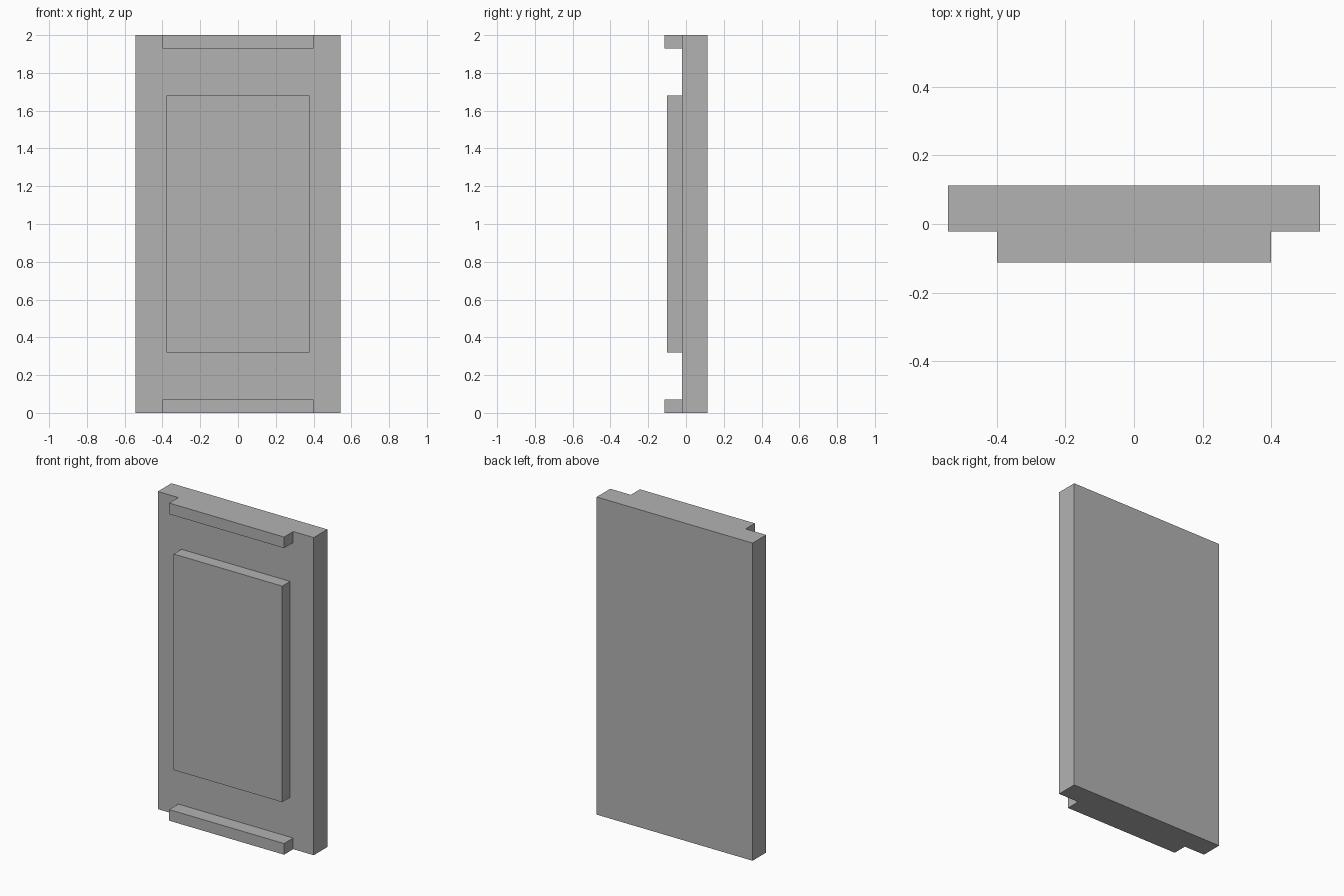
import bpy
import bmesh
from mathutils import Vector

cube = bpy.data.objects.get("Cube")
if cube:
    bpy.data.objects.remove(cube, do_unlink=True)

grey = bpy.data.materials.new("plain grey")
grey.use_nodes = True
COLOUR = (0.45, 0.45, 0.45, 1)
grey.diffuse_color = COLOUR
grey.node_tree.nodes["Principled BSDF"].inputs["Base Color"].default_value = COLOUR


def box(name, half_width, front, back, bottom, top):
    """Box centred on x = 0, given by its y and z limits."""
    bm = bmesh.new()
    bmesh.ops.create_cube(bm, size=1)
    size = Vector((2 * half_width, back - front, top - bottom))
    bmesh.ops.scale(bm, vec=size, verts=bm.verts)
    centre = Vector((0, (front + back) / 2, (bottom + top) / 2))
    bmesh.ops.translate(bm, vec=centre, verts=bm.verts)
    mesh = bpy.data.meshes.new(name)
    bm.to_mesh(mesh)
    bm.free()
    mesh.materials.append(grey)
    obj = bpy.data.objects.new(name, mesh)
    bpy.context.collection.objects.link(obj)
    return obj


HEIGHT = 2.0
BACK = 0.113
FACE = -0.022    # front plane of the slab
RAIL = 0.07      # rail height

# Main slab
box("slab", 0.543, FACE, BACK, 0, HEIGHT)

# Raised centre panel
box("raised_panel", 0.378, -0.1, FACE, 0.32, 1.68)

# Rails along the bottom and top edges
box("bottom_rail", 0.4, -BACK, FACE, 0, RAIL)
box("top_rail", 0.4, -BACK, FACE, HEIGHT - RAIL, HEIGHT)
